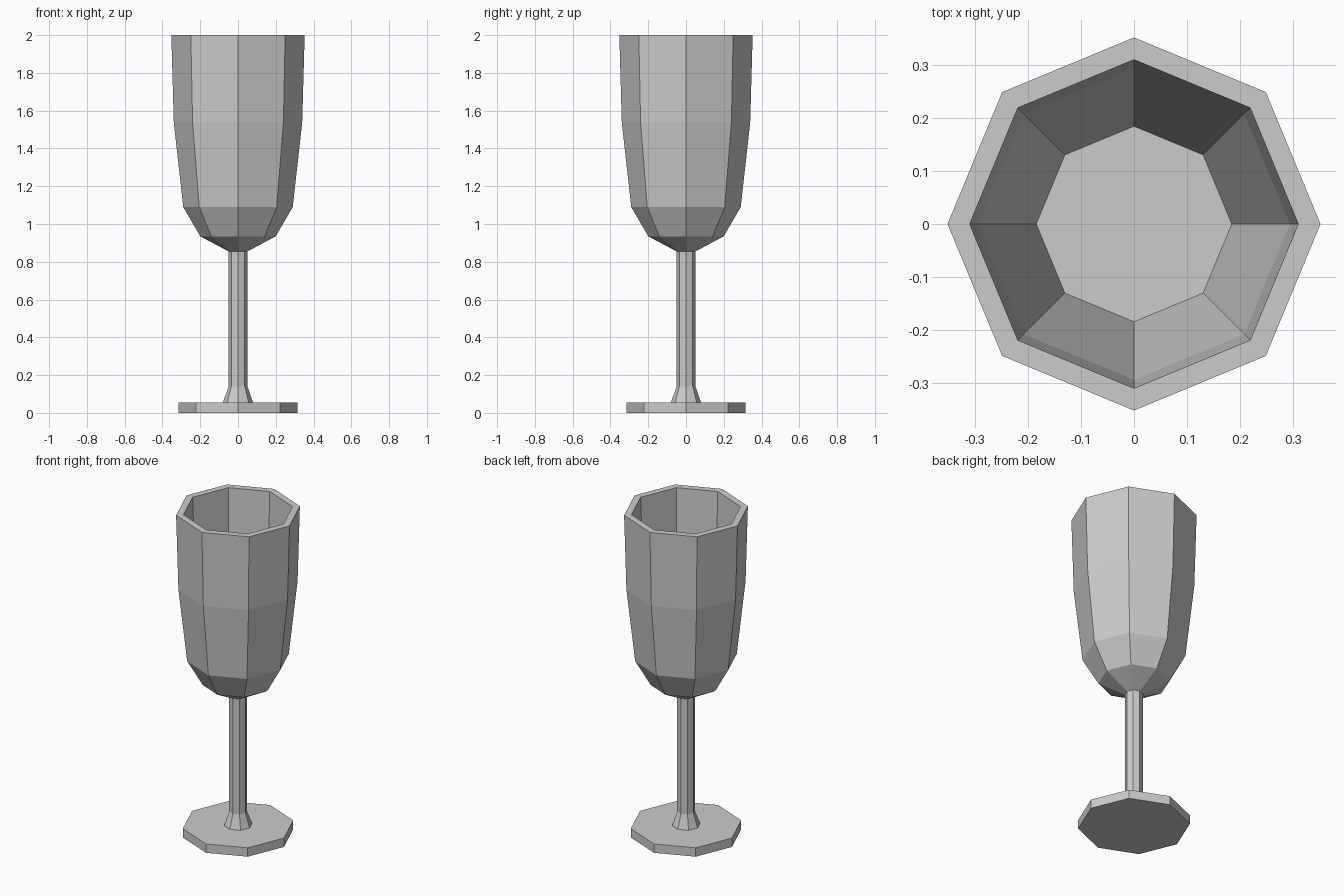
import bpy
import math

SIDES = 8

cube = bpy.data.objects.get("Cube")
if cube:
    bpy.data.objects.remove(cube, do_unlink=True)

# One plain grey for the whole glass
grey = bpy.data.materials.new("light_grey")
grey.use_nodes = True
colour = (0.6, 0.6, 0.6, 1)
grey.diffuse_color = colour
grey.node_tree.nodes["Principled BSDF"].inputs["Base Color"].default_value = colour


def lathe(name, profile, cap_start=True, cap_end=True):
    """Revolve (radius, height) points into a flat-faced octagonal solid."""
    verts, faces = [], []
    for radius, height in profile:
        for i in range(SIDES):
            angle = math.tau * i / SIDES
            verts.append((radius * math.cos(angle), radius * math.sin(angle), height))
    for ring in range(len(profile) - 1):
        a, b = ring * SIDES, (ring + 1) * SIDES
        for i in range(SIDES):
            j = (i + 1) % SIDES
            faces.append((a + i, a + j, b + j, b + i))
    if cap_start:
        faces.append(tuple(reversed(range(SIDES))))
    if cap_end:
        last = (len(profile) - 1) * SIDES
        faces.append(tuple(range(last, last + SIDES)))
    mesh = bpy.data.meshes.new(name)
    mesh.from_pydata(verts, [], faces)
    mesh.materials.append(grey)
    obj = bpy.data.objects.new(name, mesh)
    bpy.context.collection.objects.link(obj)
    return obj


# Flat octagonal foot
lathe("foot", [(0.315, 0), (0.315, 0.055)])

# Slim stem flaring where it meets the foot
lathe("stem", [(0.08, 0.055), (0.05, 0.14), (0.05, 0.855)], False, False)

# Hollow bowl: outer wall, rim, inner wall and inner floor
lathe("bowl", [(0.05, 0.855), (0.2, 0.935), (0.29, 1.09), (0.34, 1.54),
               (0.353, 2.0), (0.311, 2.0), (0.295, 1.54), (0.185, 1.0)])
